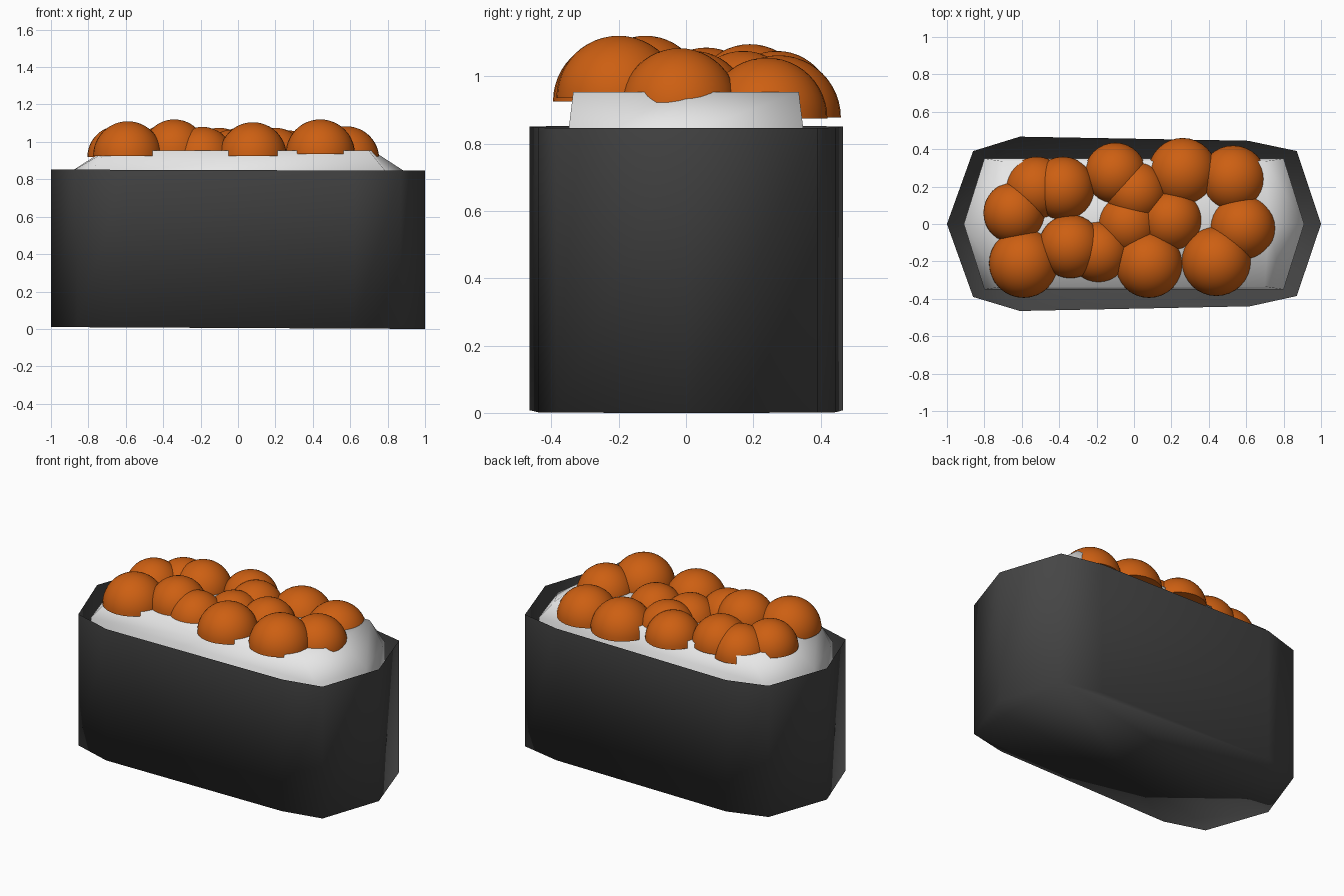
import bpy, bmesh, math

cube = bpy.data.objects.get("Cube")
if cube:
    bpy.data.objects.remove(cube, do_unlink=True)


def material(name, rgb):
    m = bpy.data.materials.new(name)
    m.use_nodes = True
    m.diffuse_color = (*rgb, 1)
    bsdf = m.node_tree.nodes["Principled BSDF"]
    bsdf.inputs["Base Color"].default_value = (*rgb, 1)
    bsdf.inputs["Roughness"].default_value = 0.7
    return m


seaweed = material("seaweed black", (0.06, 0.06, 0.06))
white = material("rice white", (0.8, 0.8, 0.8))
orange = material("roe orange", (0.61, 0.115, 0.006))


def finish(name, bm, mat):
    bmesh.ops.recalc_face_normals(bm, faces=bm.faces)
    for f in bm.faces:
        f.smooth = True
    mesh = bpy.data.meshes.new(name)
    bm.to_mesh(mesh)
    bm.free()
    mesh.materials.append(mat)
    obj = bpy.data.objects.new(name, mesh)
    bpy.context.collection.objects.link(obj)
    return obj


def loft(name, rings, mat, top):
    """Skin stacked rings of points, with a bottom cap and optional top cap."""
    bm = bmesh.new()
    rows = [[bm.verts.new(p) for p in ring] for ring in rings]
    n = len(rows[0])
    for a, b in zip(rows, rows[1:]):
        for i in range(n):
            j = (i + 1) % n
            bm.faces.new((a[i], a[j], b[j], b[i]))
    bm.faces.new(rows[0][::-1])
    if top:
        bm.faces.new(rows[-1])
    return finish(name, bm, mat)


# Seaweed wrap: thin ten-sided tub, open at the top
outline = [(-1, 0), (-0.86, -0.39), (-0.61, -0.465), (0.62, -0.44), (0.87, -0.385),
           (1, 0), (0.87, 0.39), (0.61, 0.445), (-0.61, 0.467), (-0.86, 0.39)]
loft("seaweed_wrap",
     [[(x, y, 0.005 - 0.005 * x) for x, y in outline],
      [(x, y, 0.849 - 0.003 * x) for x, y in outline]], seaweed, False)


# Rice block: pointed ends and a raised flat top
def rice_ring(tip, corner, width, z):
    pts = [(-tip, 0), (-corner, -width), (corner, -width),
           (tip, 0), (corner, width), (-corner, width)]
    return [(x, y, z) for x, y in pts]


loft("rice", [rice_ring(0.9, 0.79, 0.345, 0.04),
              rice_ring(0.91, 0.8, 0.35, 0.83),
              rice_ring(0.72, 0.7, 0.335, 0.953)], white, True)

# Roe: half balls given by centre, radius and base height
roe = [(-0.59, -0.21, 0.185, 0.925), (-0.64, 0.06, 0.165, 0.92),
       (-0.52, 0.19, 0.17, 0.9), (-0.38, 0.19, 0.17, 0.925),
       (-0.1, 0.27, 0.165, 0.91), (0.26, 0.275, 0.185, 0.877),
       (0.53, 0.24, 0.18, 0.875), (0.58, -0.02, 0.175, 0.908),
       (0.44, -0.2, 0.185, 0.935), (0.08, -0.215, 0.18, 0.925),
       (-0.19, -0.15, 0.165, 0.915), (-0.34, -0.12, 0.17, 0.95),
       (0.01, 0.17, 0.165, 0.91), (0.2, 0.02, 0.165, 0.91),
       (-0.03, 0.0, 0.165, 0.9)]
for k, (x, y, r, z) in enumerate(roe):
    bm = bmesh.new()
    bmesh.ops.create_uvsphere(bm, u_segments=32, v_segments=24, radius=r)
    geom = bm.verts[:] + bm.edges[:] + bm.faces[:]
    bmesh.ops.bisect_plane(bm, geom=geom, dist=1e-5, plane_co=(0, 0, 0),
                           plane_no=(0, 0, -1), clear_outer=True)
    rim = [e for e in bm.edges if e.is_boundary]
    cap = bmesh.ops.contextual_create(bm, geom=rim)
    for e in rim:
        e.smooth = False
    ball = finish(f"roe_{k + 1}", bm, orange)
    ball.location = (x, y, z)
